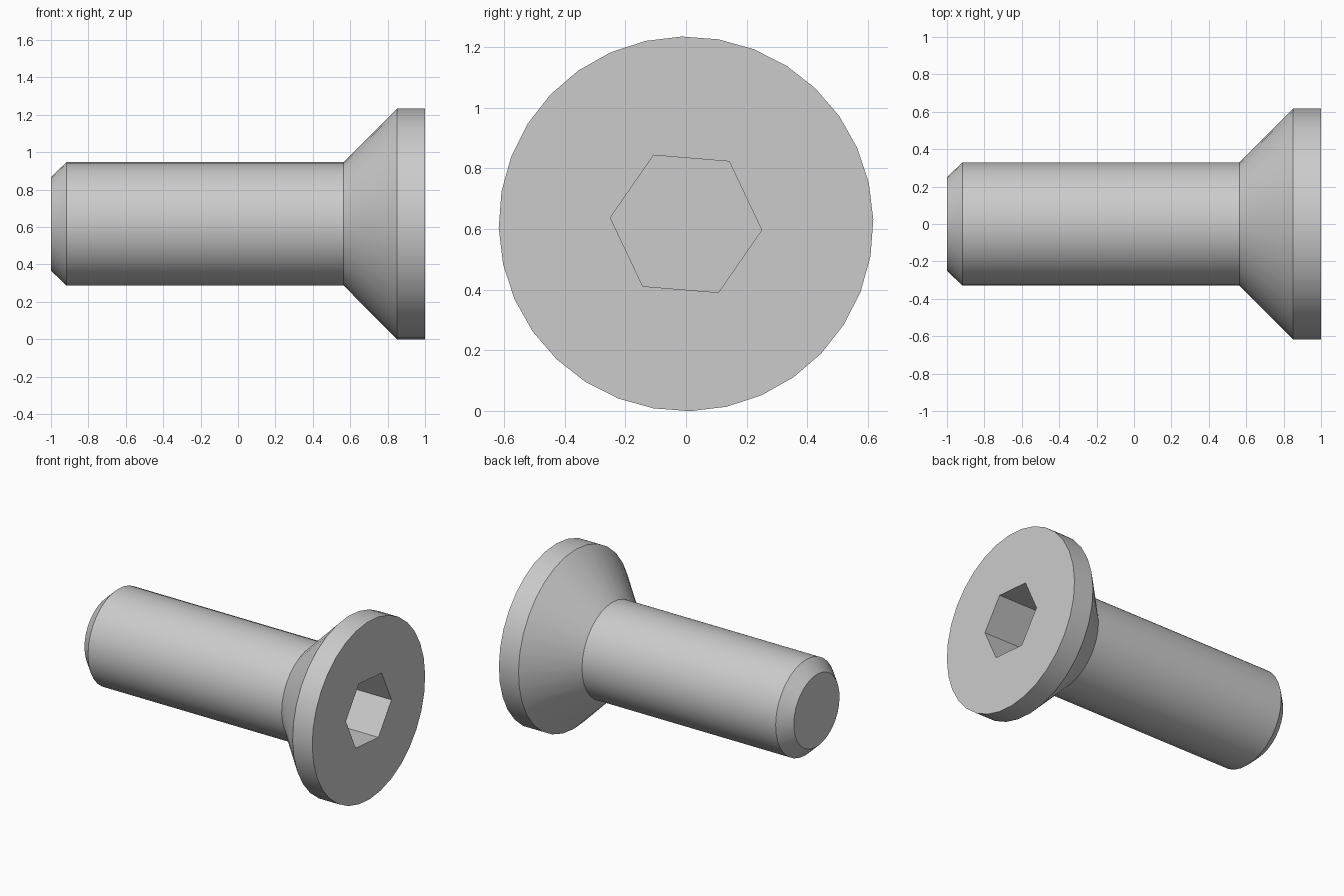
import bpy
import bmesh
from math import cos, sin, radians, tau

# Remove the default cube
default = bpy.data.objects.get("Cube")
if default:
    bpy.data.objects.remove(default, do_unlink=True)

HEAD_RADIUS = 0.617
SIDES = 32
SOCKET_RADIUS = 0.25
SOCKET_DEPTH = 0.33

# Steel colour
steel = bpy.data.materials.new("grey_steel")
steel.use_nodes = True
colour = (0.6, 0.6, 0.6, 1.0)
steel.diffuse_color = colour
steel.node_tree.nodes["Principled BSDF"].inputs["Base Color"].default_value = colour

bm = bmesh.new()


def ring(x, radius, sides, turn):
    """Ring of vertices around the screw axis."""
    angles = [radians(turn) + tau * i / sides for i in range(sides)]
    return [bm.verts.new((x, radius * cos(a), HEAD_RADIUS + radius * sin(a)))
            for a in angles]


def skin(a, b):
    """Wall of quads between two rings."""
    n = len(a)
    for i in range(n):
        j = (i + 1) % n
        bm.faces.new((a[i], a[j], b[j], b[i]))


def loop_edges(verts):
    return [bm.edges.get((v, verts[i - 1])) for i, v in enumerate(verts)]


# Chamfered tip, shank, countersunk cone and head rim
profile = [(-1.0, 0.25), (-0.917, 0.33), (0.565, 0.33),
           (0.85, HEAD_RADIUS), (1.0, HEAD_RADIUS)]
rings = [ring(x, r, SIDES, 1.3) for x, r in profile]
for a, b in zip(rings, rings[1:]):
    skin(a, b)
bm.faces.new(rings[0])

# Hexagonal socket walls and floor
mouth = ring(1.0, SOCKET_RADIUS, 6, -4.7)
floor = ring(1.0 - SOCKET_DEPTH, SOCKET_RADIUS, 6, -4.7)
skin(mouth, floor)
bm.faces.new(floor)

# Flat head face around the socket
bmesh.ops.triangle_fill(bm, use_beauty=True, normal=(1, 0, 0),
                        edges=loop_edges(rings[-1]) + loop_edges(mouth))
bmesh.ops.recalc_face_normals(bm, faces=bm.faces[:])

mesh = bpy.data.meshes.new("countersunk_screw")
bm.to_mesh(mesh)
bm.free()
mesh.materials.append(steel)
screw = bpy.data.objects.new("countersunk_screw", mesh)
bpy.context.collection.objects.link(screw)

# Smooth round walls, crisp rims
bpy.ops.object.select_all(action='DESELECT')
screw.select_set(True)
bpy.context.view_layer.objects.active = screw
bpy.ops.object.shade_smooth_by_angle(angle=radians(30))
